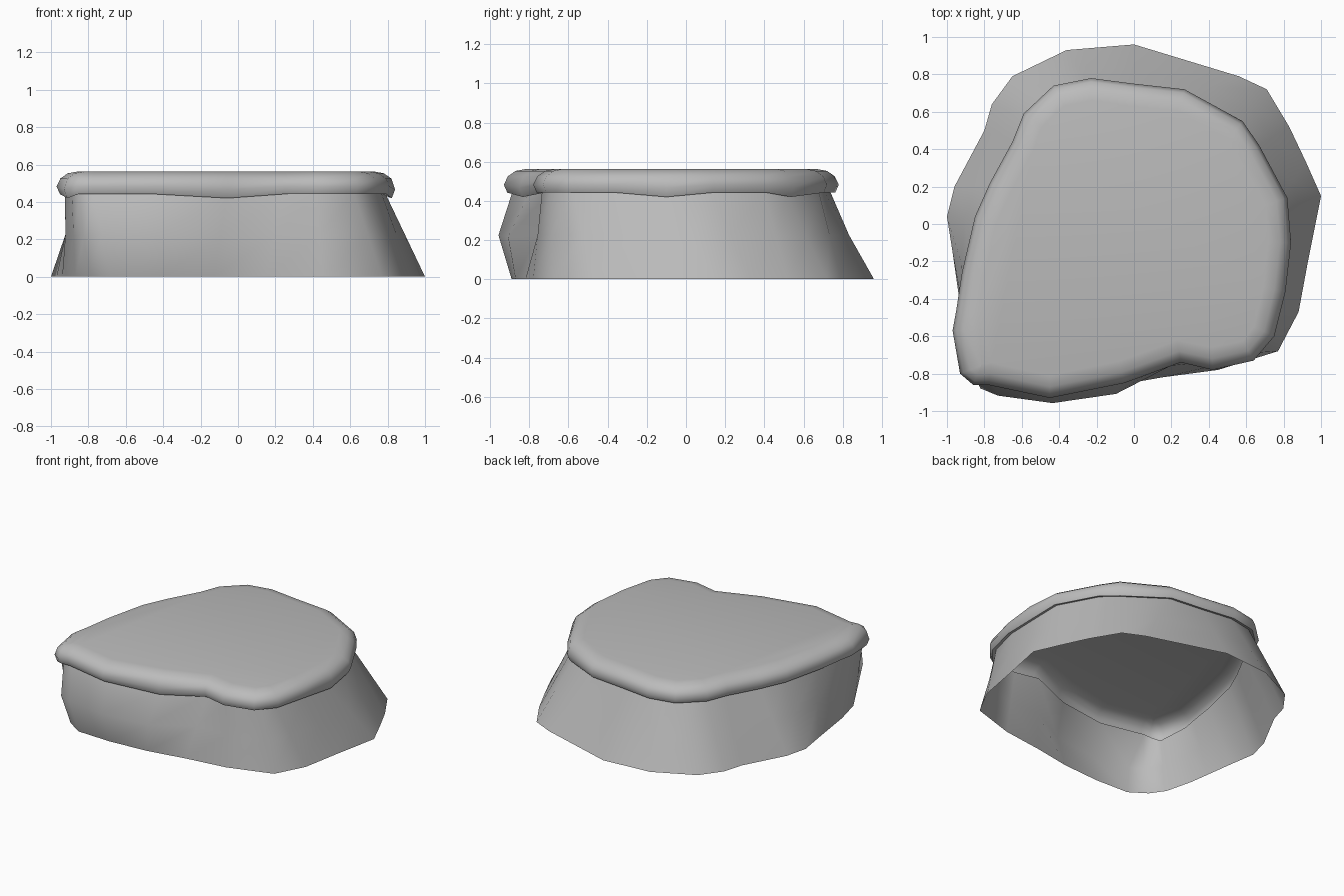
import bpy
import bmesh
import math
from mathutils import Vector

default_cube = bpy.data.objects.get("Cube")
if default_cube:
    bpy.data.objects.remove(default_cube, do_unlink=True)


def make_material(name, colour):
    material = bpy.data.materials.new(name)
    material.use_nodes = True
    material.diffuse_color = colour
    material.node_tree.nodes["Principled BSDF"].inputs["Base Color"].default_value = colour
    return material


# Matching outlines of the overhanging lip and the foot, counter-clockwise from the back
LIP = [(0, .75), (-.23, .78), (-.43, .74), (-.59, .59), (-.65, .44), (-.77, .22),
       (-.85, .04), (-.92, -.26), (-.95, -.46), (-.97, -.57), (-.93, -.8), (-.86, -.86),
       (-.78, -.86), (-.45, -.93), (-.05, -.85), (.25, -.74), (.42, -.78), (.64, -.73),
       (.75, -.6), (.81, -.36), (.84, -.1), (.82, .14), (.67, .42), (.58, .55), (.27, .72)]
FOOT = [(0, .96), (-.36, .93), (-.65, .79), (-.76, .64), (-.8, .5), (-.96, .2),
        (-1, .04), (-.97, -.15), (-.94, -.36), (-.92, -.5), (-.87, -.7), (-.8, -.8),
        (-.68, -.88), (-.42, -.89), (-.13, -.87), (.15, -.82), (.45, -.78), (.77, -.68),
        (.88, -.47), (.93, -.2), (1, .15), (.92, .33), (.83, .52), (.71, .72), (.56, .79)]
SAGGING = {10, 14, 20, 23}      # lip corners that droop a little
COUNT = len(LIP)


def inset(outline, distance):
    """Move every corner of a counter-clockwise outline inward."""
    result = []
    for i, point in enumerate(outline):
        before = Vector(outline[i - 1])
        after = Vector(outline[(i + 1) % COUNT])
        along = (after - before).normalized()
        inward = Vector((-along.y, along.x))
        result.append(Vector(point) + inward * distance)
    return result


def at_height(outline, height, droop=0):
    """Lift a flat outline to a height, lowering the drooping corners."""
    return [Vector((p[0], p[1], height - (droop if i in SAGGING else 0)))
            for i, p in enumerate(outline)]


# Wall: foot, slightly bulging middle, and neck tucked under the lip
foot = at_height(FOOT, 0)
neck = at_height(inset(LIP, .045), .45, .02)
middle = []
for low, high in zip(foot, neck):
    point = low.lerp(high, .5)
    if point.x < 0 and point.y < -.8:
        point.y -= .07
    middle.append(point)

# Rounded lip: underside, widest edge, shoulder, rim and the flat top
rings = [foot, middle, neck,
         at_height(inset(LIP, .018), .442, .022),
         at_height(LIP, .482, .015),
         at_height(inset(LIP, .02), .525),
         at_height(inset(LIP, .06), .553),
         at_height(inset(LIP, .12), .564)]

bm = bmesh.new()
loops = [[bm.verts.new(point) for point in ring] for ring in rings]
for lower, upper in zip(loops, loops[1:]):
    for i in range(COUNT):
        j = (i + 1) % COUNT
        bm.faces.new((lower[i], lower[j], upper[j], upper[i]))
bm.faces.new(loops[-1])
bm.normal_update()

mesh = bpy.data.meshes.new("rock_platform")
bm.to_mesh(mesh)
bm.free()
mesh.materials.append(make_material("stone grey", (.5, .5, .5, 1)))
rock = bpy.data.objects.new("rock_platform", mesh)
bpy.context.collection.objects.link(rock)

# Soft shading over the whole stone
bpy.ops.object.select_all(action="DESELECT")
rock.select_set(True)
bpy.context.view_layer.objects.active = rock
bpy.ops.object.shade_smooth_by_angle(angle=math.radians(60))
